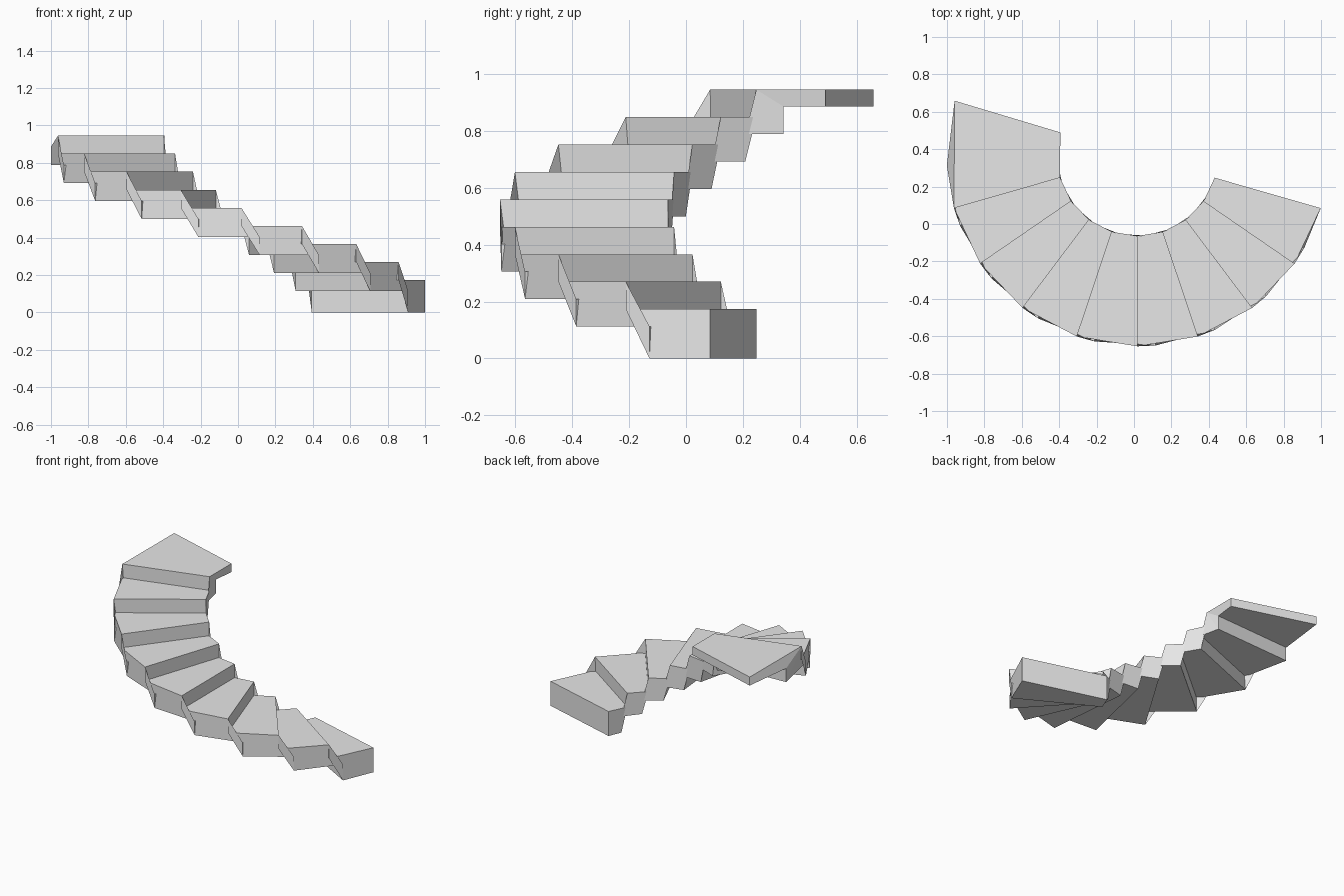
import bpy, bmesh, math

if "Cube" in bpy.data.objects:
    bpy.data.objects.remove(bpy.data.objects["Cube"])

CX, CY = 0.018, 0.366          # centre of the curve
R_OUT, R_IN = 1.02, 0.43
A0, STEP, LAG = 74.0, 18.5, 13.0
END = -106.7
RISE, TOP0, LOW1 = 0.0965, 0.173, 0.113
N = 9                          # number of steps


def polar(radius, degrees, z):
    a = math.radians(degrees)
    return (CX + radius * math.sin(a), CY - radius * math.cos(a), z)


# sawtooth profiles as (angle, height): treads above, stepped soffit below
tops = [(A0, TOP0)]
lows = [(A0, 0.0)]
for i in range(1, N):
    a, h = A0 - STEP * i, TOP0 + RISE * i
    tops += [(a, h - RISE), (a, h)]
for i in range(N):
    b, w = A0 - LAG - STEP * i, LOW1 + RISE * i
    lows += [(b, w - RISE if i else 0.0), (b, w)]
tops += [tops[-1], tops[-1], (END, tops[-1][1])]   # landing has one extra soffit step
lows.append((END, lows[-1][1]))

bm = bmesh.new()
cache = {}


def vert(kind, radius, point):
    key = (kind, radius, point)
    if key not in cache:
        cache[key] = bm.verts.new(polar(radius, *point))
    return cache[key]


def face(*verts):
    unique = list(dict.fromkeys(verts))
    if len(unique) > 2:
        bm.faces.new(unique)


def ring(i):
    return [vert("top", R_OUT, tops[i]), vert("top", R_IN, tops[i]),
            vert("low", R_IN, lows[i]), vert("low", R_OUT, lows[i])]


# treads, risers, soffit and both curved sides
for i in range(len(tops) - 1):
    p, q = ring(i), ring(i + 1)
    for k in range(4):
        m = (k + 1) % 4
        face(p[k], p[m], q[m], q[k])
# first riser and landing end
face(*ring(0))
face(*ring(len(tops) - 1))
bmesh.ops.recalc_face_normals(bm, faces=bm.faces[:])

mesh = bpy.data.meshes.new("curved_staircase")
bm.to_mesh(mesh)
bm.free()
grey = bpy.data.materials.new("light_grey")
grey.diffuse_color = (0.8, 0.8, 0.8, 1)
grey.use_nodes = True
grey.node_tree.nodes["Principled BSDF"].inputs["Base Color"].default_value = grey.diffuse_color
mesh.materials.append(grey)
stairs = bpy.data.objects.new("curved_staircase", mesh)
bpy.context.collection.objects.link(stairs)
